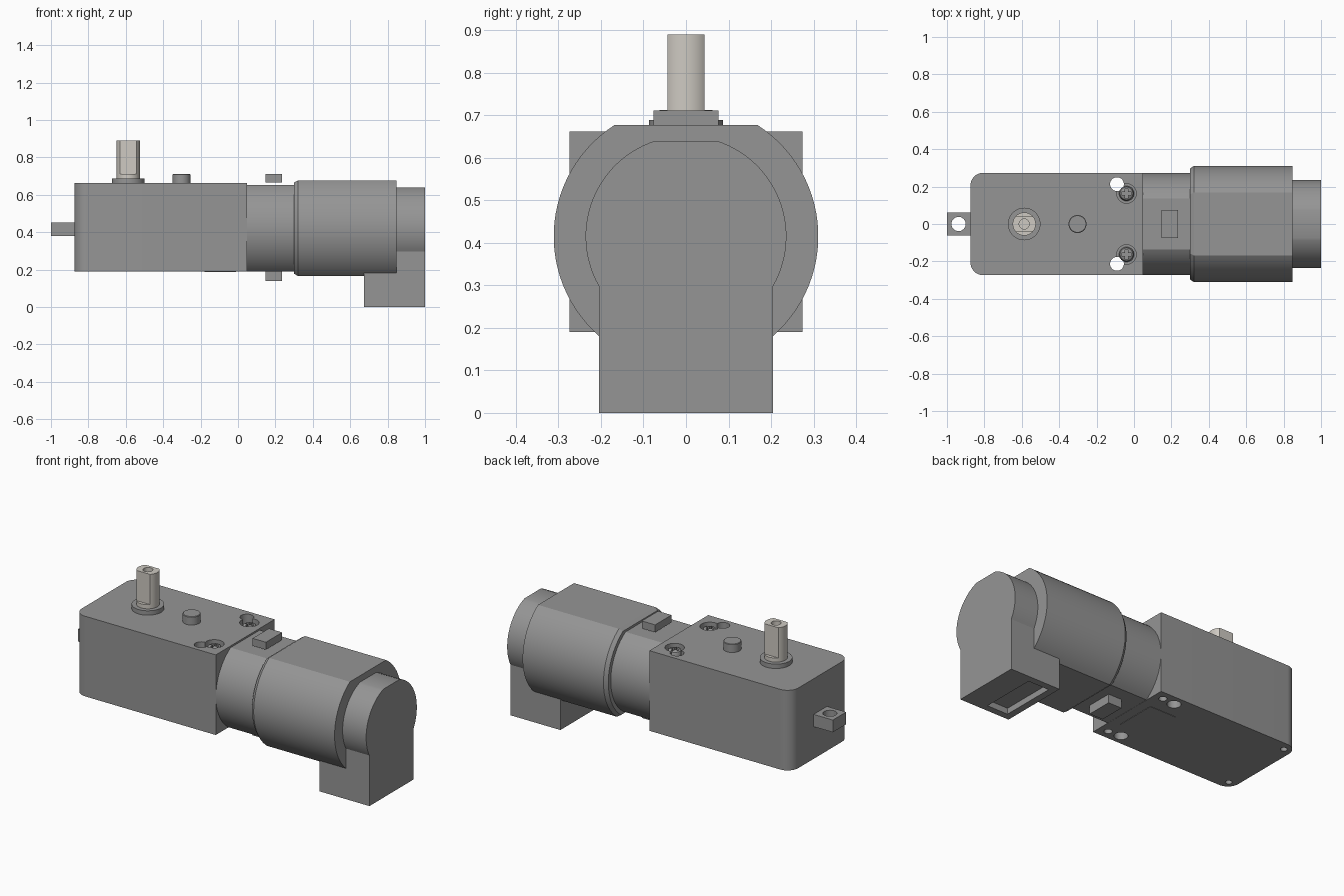
import bpy, bmesh, math
from math import sin, cos, pi, asin

if "Cube" in bpy.data.objects:
    bpy.data.objects.remove(bpy.data.objects["Cube"])


def finish(name, bm):
    bmesh.ops.recalc_face_normals(bm, faces=bm.faces)
    me = bpy.data.meshes.new(name)
    bm.to_mesh(me)
    bm.free()
    ob = bpy.data.objects.new(name, me)
    bpy.context.collection.objects.link(ob)
    return ob


def loft(name, sections):
    """Skin a row of equal-length point rings and cap both ends."""
    bm = bmesh.new()
    rings = [[bm.verts.new(p) for p in s] for s in sections]
    n = len(rings[0])
    for a, b in zip(rings, rings[1:]):
        for i in range(n):
            j = (i + 1) % n
            bm.faces.new((a[i], a[j], b[j], b[i]))
    bm.faces.new(rings[0])
    bm.faces.new(rings[-1])
    return finish(name, bm)


def box(name, x0, x1, y0, y1, z0, z1):
    ring = [(x0, y0), (x1, y0), (x1, y1), (x0, y1)]
    return loft(name, [[(x, y, z) for x, y in ring] for z in (z0, z1)])


def turned(name, x, y, steps, n=40):
    """Vertical round part from (radius, z) steps."""
    return loft(name, [[(x + r * cos(2 * pi * i / n), y + r * sin(2 * pi * i / n), z)
                        for i in range(n)] for r, z in steps])


def arc(cx, cy, r, a0, a1, n):
    return [(cx + r * cos(a0 + (a1 - a0) * i / n), cy + r * sin(a0 + (a1 - a0) * i / n))
            for i in range(n + 1)]


def flat_round(x, cz, r, top, bottom):
    """Circle across x with flat top and bottom."""
    a, b = asin(top / r), asin(bottom / r)
    pts = arc(0, cz, r, -b, a, 28) + arc(0, cz, r, pi - a, pi + b, 28)
    return [(x, y, z) for y, z in pts]


def cut(ob, *cutters):
    for c in cutters:
        m = ob.modifiers.new("cut", 'BOOLEAN')
        m.operation = 'DIFFERENCE'
        m.solver = 'EXACT'
        m.object = c
        bpy.context.view_layer.objects.active = ob
        bpy.ops.object.modifier_apply(modifier=m.name)
        bpy.data.objects.remove(c)


def material(name, *rgb):
    m = bpy.data.materials.new(name)
    m.diffuse_color = (*rgb, 1)
    m.use_nodes = True
    m.node_tree.nodes["Principled BSDF"].inputs["Base Color"].default_value = m.diffuse_color
    return m


# gearbox with rounded outer corners
R, W = 0.07, 0.274
outline = ([(0.047, -W), (0.047, W)]
           + arc(-0.875 + R, W - R, R, pi / 2, pi, 10)
           + arc(-0.875 + R, -W + R, R, pi, 1.5 * pi, 10))
gearbox = loft("gearbox", [[(x, y, z) for x, y in outline] for z in (0.19, 0.662)])

for s, side in ((-1, "front"), (1, "back")):
    # mounting holes, screw pockets and blind holes underneath
    cut(gearbox,
        turned("c", -0.091, s * 0.213, [(0.037, 0.1), (0.037, 0.8)]),
        turned("c", -0.04, s * 0.163, [(0.052, 0.61), (0.052, 0.8)]),
        turned("c", -0.01, s * 0.22, [(0.022, 0.1), (0.022, 0.24)], 24),
        turned("c", -0.825, s * 0.222, [(0.018, 0.1), (0.018, 0.24)], 24))
    # cross-head screw
    screw = turned(side + "_screw", -0.04, s * 0.163,
                   [(0.04, 0.605), (0.04, 0.635), (0.034, 0.648), (0.02, 0.655)])
    cut(screw,
        box("c", -0.066, -0.014, s * 0.163 - 0.007, s * 0.163 + 0.007, 0.63, 0.7),
        box("c", -0.047, -0.033, s * 0.163 - 0.026, s * 0.163 + 0.026, 0.63, 0.7))

# raised panel under the gearbox
box("bottom_panel", -0.18, -0.01, -0.12, 0.12, 0.188, 0.195)

# mounting tab with hole
tab = box("mounting_tab", -1.0, -0.87, -0.062, 0.062, 0.38, 0.452)
cut(tab, turned("c", -0.938, 0, [(0.038, 0.3), (0.038, 0.5)]))

# shaft collar, double-flat output shaft, locating peg
turned("shaft_collar", -0.587, 0, [(0.087, 0.655), (0.087, 0.688)], 48)
shaft = turned("output_shaft", -0.587, 0, [(0.062, 0.65), (0.062, 0.89)], 48)
cut(shaft,
    box("c", -0.7, -0.48, 0.043, 0.1, 0.712, 0.95),
    box("c", -0.7, -0.48, -0.1, -0.043, 0.712, 0.95),
    turned("c", -0.587, 0, [(0.027, 0.78), (0.027, 0.95)], 32))
turned("locating_peg", -0.302, 0, [(0.048, 0.655), (0.048, 0.708), (0.045, 0.711)])

# motor neck and motor can
loft("motor_neck", [flat_round(x, 0.415, 0.273, 0.237, 0.224) for x in (0.04, 0.31)])
loft("motor_can", [flat_round(0.299, 0.415, 0.296, 0.25, 0.236),
                   flat_round(0.32, 0.415, 0.311, 0.262, 0.249),
                   flat_round(0.847, 0.415, 0.311, 0.262, 0.249)])

# clips above and below the neck
box("top_clip", 0.148, 0.235, -0.076, 0.076, 0.667, 0.711)
box("bottom_clip", 0.148, 0.235, -0.076, 0.076, 0.14, 0.195)

# end cap: arched top running down into the connector housing
r, cz, w = 0.236, 0.415, 0.205
low = -math.acos(w / r)
high = asin(0.224 / r)
cap = (arc(0, cz, r, low, high, 28) + arc(0, cz, r, pi - high, pi - low, 28)
       + [(-w, 0.19), (w, 0.19)])
loft("end_cap", [[(x, y, z) for y, z in cap] for x in (0.84, 1.0)])
housing = box("connector_housing", 0.675, 1.0, -w, w, 0, 0.19)
cut(housing, box("c", 0.715, 0.85, -0.165, 0.165, -0.1, 0.035))

# dark grey body, pale steel shaft
body = material("dark_grey", 0.3, 0.3, 0.3)
steel = material("steel", 0.62, 0.59, 0.54)
for ob in bpy.context.collection.objects:
    ob.data.materials.clear()
    ob.data.materials.append(steel if ob == shaft else body)

# smooth round walls, keep edges crisp
bpy.ops.object.select_all(action='SELECT')
bpy.context.view_layer.objects.active = gearbox
bpy.ops.object.shade_smooth_by_angle(angle=math.radians(25))
